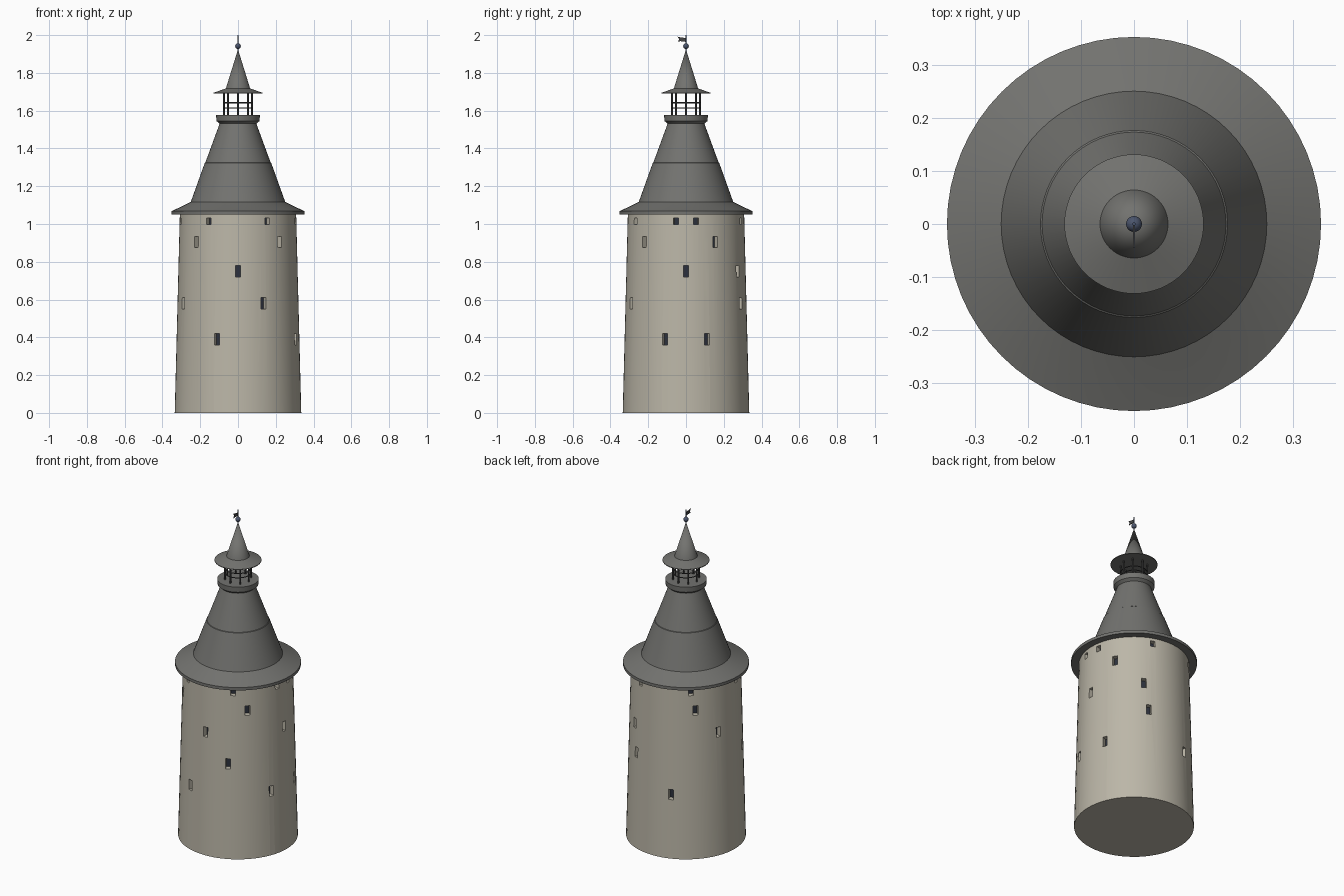
import bpy, bmesh, math
from mathutils import Matrix, Vector

if "Cube" in bpy.data.objects:
    bpy.data.objects.remove(bpy.data.objects["Cube"])


def material(name, rgb):
    m = bpy.data.materials.new(name)
    m.diffuse_color = (*rgb, 1)
    m.use_nodes = True
    m.node_tree.nodes["Principled BSDF"].inputs["Base Color"].default_value = m.diffuse_color
    return m


STONE = material("stone", (0.50, 0.47, 0.39))
ROOF = material("roof_slate", (0.17, 0.17, 0.16))
IRON = material("dark_iron", (0.06, 0.06, 0.06))
GLASS = material("dark_glass", (0.025, 0.03, 0.045))
BLUE = material("blue_metal", (0.07, 0.09, 0.15))


def finish(name, bm, mat, smooth=True):
    bmesh.ops.recalc_face_normals(bm, faces=bm.faces[:])
    me = bpy.data.meshes.new(name)
    bm.to_mesh(me)
    bm.free()
    ob = bpy.data.objects.new(name, me)
    bpy.context.collection.objects.link(ob)
    me.materials.append(mat)
    if smooth:
        activate(ob)
        bpy.ops.object.shade_smooth_by_angle(angle=math.radians(30))
    return ob


def activate(ob):
    bpy.ops.object.select_all(action='DESELECT')
    ob.select_set(True)
    bpy.context.view_layer.objects.active = ob


def lathe(name, profile, mat, sides=64):
    """Revolve (radius, z) points about z; points on the axis merge."""
    bm = bmesh.new()
    vs = [bm.verts.new((r, 0, z)) for r, z in profile]
    es = [bm.edges.new(p) for p in zip(vs, vs[1:])]
    bmesh.ops.spin(bm, geom=vs + es, cent=(0, 0, 0), axis=(0, 0, 1),
                   angle=2 * math.pi, steps=sides, use_merge=True)
    bmesh.ops.remove_doubles(bm, verts=bm.verts[:], dist=1e-5)
    return finish(name, bm, mat)


def wall_radius(z):
    return 0.335 - 0.027 * z / 1.05


# Windows: (height of centre, window height, angles around the tower)
ROWS = [
    (1.015, 0.036, (-120, -60, -10, 10, 70, 130, 190)),
    (0.905, 0.058, (-135, -45, 30, 135)),
    (0.750, 0.060, (-90, 0, 60, 160)),
    (0.580, 0.062, (-155, -65, 65)),
    (0.390, 0.062, (-110, -20, 20, 110)),
]


def window_boxes(name, inner, outer, mat):
    """One box per window, spanning radial offsets inner..outer from the wall."""
    bm = bmesh.new()
    for z, h, angles in ROWS:
        for a in angles:
            r = wall_radius(z) + (inner + outer) / 2
            m = (Matrix.Rotation(math.radians(a), 4, 'Z')
                 @ Matrix.Translation((r, 0, z))
                 @ Matrix.Diagonal((outer - inner, 0.028, h, 1)))
            bmesh.ops.create_cube(bm, size=1, matrix=m)
    return finish(name, bm, mat, smooth=False)


# Tapered stone wall with recessed window openings
wall = lathe("tower_wall", [(0, 0), (wall_radius(0), 0), (wall_radius(1.055), 1.055), (0, 1.055)], STONE)
cutter = window_boxes("window_cutter", -0.034, 0.03, STONE)
cutter.hide_render = True
mod = wall.modifiers.new("windows", 'BOOLEAN')
mod.object, mod.solver = cutter, 'EXACT'
activate(wall)
bpy.ops.object.modifier_apply(modifier=mod.name)
bpy.data.objects.remove(cutter)
bpy.ops.object.shade_smooth_by_angle(angle=math.radians(30))
window_boxes("window_panes", -0.038, -0.032, GLASS)

# Main roof: eave, flared skirt and steep cone with a thin seam
lathe("main_roof", [(0, 1.05), (0.352, 1.05), (0.352, 1.068), (0.30, 1.092),
                    (0.25, 1.117), (0.176, 1.323), (0.173, 1.325), (0.094, 1.54), (0, 1.54)], ROOF)

# Gallery platform under the lantern
lathe("gallery", [(0, 1.53), (0.096, 1.53), (0.114, 1.545), (0.116, 1.577), (0, 1.577)], ROOF)


def cylinder(bm, x, y, z0, z1, r, sides=10):
    bmesh.ops.create_cone(bm, cap_ends=True, segments=sides, radius1=r, radius2=r, depth=z1 - z0,
                          matrix=Matrix.Translation((x, y, (z0 + z1) / 2)))


# Lantern: eight posts and two rails
bm = bmesh.new()
for i in range(8):
    a = i * math.pi / 4
    cylinder(bm, 0.074 * math.cos(a), 0.074 * math.sin(a), 1.57, 1.70, 0.005)
finish("lantern_posts", bm, IRON)
for i, z in enumerate((1.615, 1.642)):
    bpy.ops.mesh.primitive_torus_add(major_radius=0.074, minor_radius=0.003, major_segments=48,
                                     minor_segments=8, location=(0, 0, z))
    rail = bpy.context.object
    rail.name = f"lantern_rail_{i + 1}"
    rail.data.materials.append(IRON)
    bpy.ops.object.shade_smooth_by_angle()

# Lantern cap: brim and spire
lathe("lantern_cap", [(0, 1.69), (0.131, 1.69), (0.131, 1.694), (0.064, 1.718), (0.0, 1.925)], ROOF)

# Finial ball, rod and swallow-tailed vane
bm = bmesh.new()
bmesh.ops.create_uvsphere(bm, u_segments=24, v_segments=14, radius=0.015,
                          matrix=Matrix.Translation((0, 0, 1.942)))
finish("finial_ball", bm, BLUE)
bm = bmesh.new()
cylinder(bm, 0, 0, 1.90, 2.0, 0.003)
finish("finial_rod", bm, BLUE)
bm = bmesh.new()
outline = [(0, 1.964), (-0.030, 1.968), (-0.043, 1.965), (-0.036, 1.978), (-0.045, 1.992), (-0.028, 1.988), (0, 1.984)]
face = bm.faces.new([bm.verts.new((-0.002, y, z)) for y, z in outline])
ext = bmesh.ops.extrude_face_region(bm, geom=[face], use_keep_orig=True)
bmesh.ops.translate(bm, vec=Vector((0.004, 0, 0)),
                    verts=[g for g in ext["geom"] if isinstance(g, bmesh.types.BMVert)])
finish("weather_vane", bm, IRON, smooth=False)
